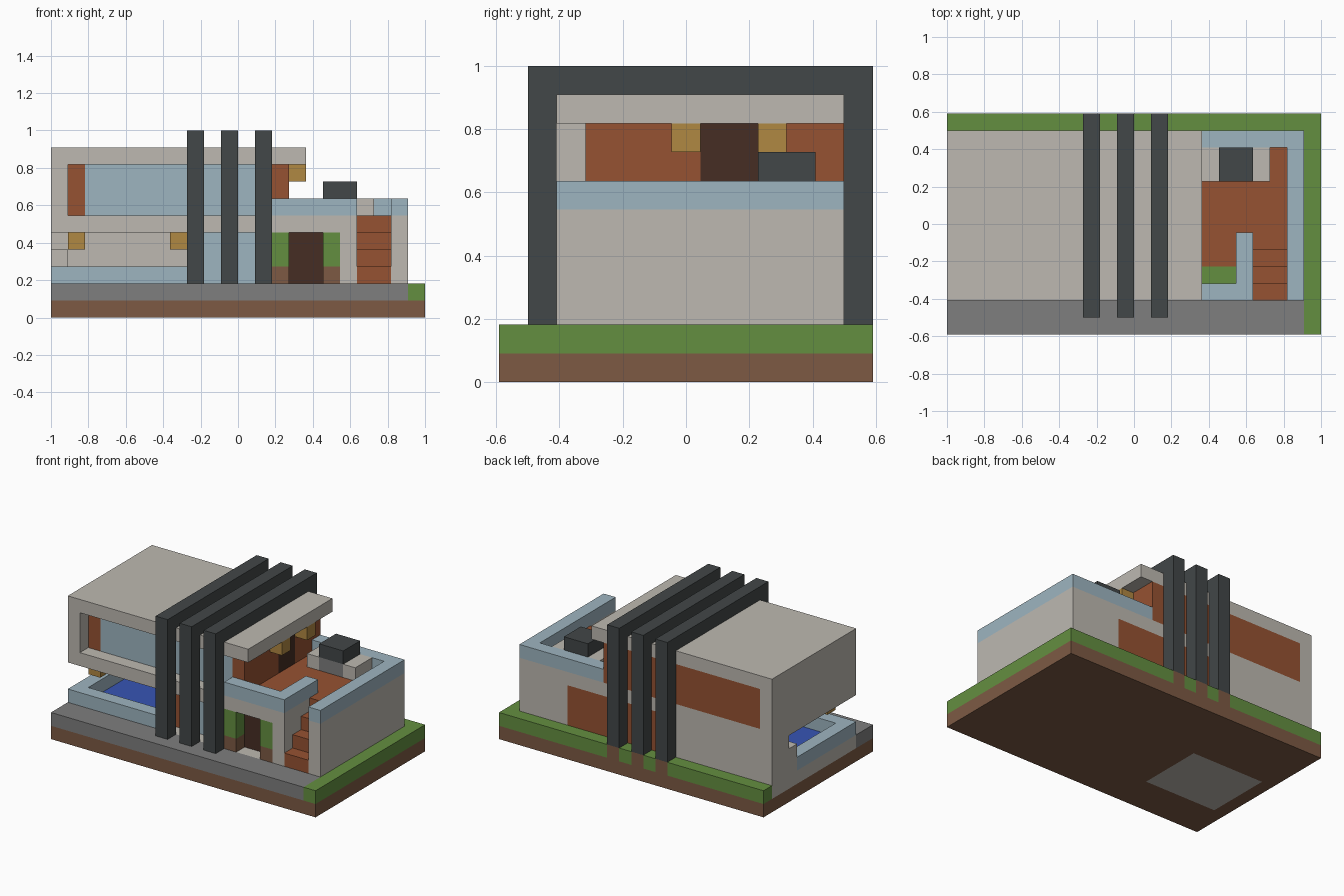
import bpy
import bmesh

cube = bpy.data.objects.get("Cube")
if cube:
    bpy.data.objects.remove(cube, do_unlink=True)

UNIT = 1 / 11  # one block of the modular grid


def linear(c):
    c /= 255
    return c / 12.92 if c <= 0.04045 else ((c + 0.055) / 1.055) ** 2.4


def material(name, *rgb):
    mat = bpy.data.materials.new(name)
    mat.use_nodes = True
    colour = [linear(c) for c in rgb] + [1]
    mat.diffuse_color = colour
    mat.node_tree.nodes["Principled BSDF"].inputs["Base Color"].default_value = colour
    return mat


concrete = material("concrete", 189, 185, 177)
glass = material("pale_blue_glass", 158, 181, 192)
brick = material("red_brick", 150, 82, 50)
ochre = material("ochre_lamp", 176, 136, 66)
steel = material("dark_steel", 66, 71, 72)
timber = material("dark_timber", 70, 45, 36)
paving = material("grey_paving", 126, 126, 126)
grass = material("grass_green", 100, 143, 64)
soil = material("brown_soil", 125, 90, 68)
water = material("pool_blue", 55, 85, 180)


def add_boxes(name, mat, *boxes):
    """One object from boxes given as (x range, y range, z range) in grid units."""
    bm = bmesh.new()
    for xr, yr, zr in boxes:
        verts = bmesh.ops.create_cube(bm, size=1)["verts"]
        for v in verts:
            v.co.x = ((xr[0] if v.co.x < 0 else xr[1]) - 11) * UNIT
            v.co.y = ((yr[0] if v.co.y < 0 else yr[1]) - 6.5) * UNIT
            v.co.z = (zr[0] if v.co.z < 0 else zr[1]) * UNIT
    mesh = bpy.data.meshes.new(name)
    bm.to_mesh(mesh)
    bm.free()
    mesh.materials.append(mat)
    obj = bpy.data.objects.new(name, mesh)
    bpy.context.collection.objects.link(obj)
    return obj


def ring(xr, yr, hx, hy, zr):
    """Four boxes around a rectangular hole."""
    return [(xr, (yr[0], hy[0]), zr), (xr, (hy[1], yr[1]), zr),
            ((xr[0], hx[0]), hy, zr), ((hx[1], xr[1]), hy, zr)]


POOL_X, POOL_Y = (1, 7), (3, 8)
GROUND = (1, 2)      # ground slab layer
LOWER = (2, 5)       # lower storey
FLOOR = (5, 6)       # floor between storeys
UPPER = (6, 9)       # upper storey
RAIL = (6, 7)        # parapet layer
HOUSE_Y = (2, 12)
PILLARS = (8, 10, 12)

# Ground
add_boxes("soil_base", soil, *ring((0, 22), (0, 13), POOL_X, POOL_Y, (0, 1)))
add_boxes("pool_basin", concrete, (POOL_X, POOL_Y, (0, 1)))
add_boxes("pool_water", water, (POOL_X, POOL_Y, GROUND))
add_boxes("house_slab", concrete, *ring((0, 21), HOUSE_Y, POOL_X, POOL_Y, GROUND))
add_boxes("front_paving", paving, ((0, 21), (0, 2), GROUND))
add_boxes("side_lawn", grass, ((21, 22), (0, 13), GROUND))
lawn_edges = [0] + [e for p in PILLARS for e in (p, p + 1)] + [21]
add_boxes("back_lawn", grass, *[((a, b), (12, 13), GROUND)
                                for a, b in zip(lawn_edges[::2], lawn_edges[1::2])])
add_boxes("pillar_footings", soil, *[((p, p + 1), (12, 13), GROUND) for p in PILLARS])

# Pool rim
add_boxes("pool_rim", glass, ((0, 8), (2, 3), (2, 3)), ((0, 1), (3, 9), (2, 3)),
          ((7, 8), (3, 9), (2, 3)))

# Lower storey
add_boxes("pool_back_wall", concrete, ((0, 8), (10, 12), LOWER))
add_boxes("pool_side_post", concrete, ((0, 1), (9, 10), (2, 4)))
add_boxes("lower_side_wall", brick, ((8, 9), (3, 11), LOWER))
add_boxes("lower_window", glass, ((9, 13), (3, 4), LOWER))
add_boxes("entry_walls", concrete, ((13, 14), (3, 4), LOWER), ((16, 17), (3, 4), LOWER))
add_boxes("lower_core", concrete, ((9, 17), (4, 11), LOWER))
add_boxes("lower_back_panel", brick, ((8, 17), (11, 12), LOWER))
add_boxes("entry_door", timber, ((14, 16), (3, 4), LOWER))
for side, x in (("right", 13), ("left", 16)):
    add_boxes(side + "_planter_soil", soil, ((x, x + 1), (2, 3), (2, 3)))
    add_boxes(side + "_hedge", grass, ((x, x + 1), (2, 3), (3, 5)))
add_boxes("pool_lamps", ochre, *[((x, x + 1), (3, 4), (4, 5)) for x in (1, 7)])

# East wing and stairs
add_boxes("east_core", concrete, ((17, 20), (6, 12), LOWER))
add_boxes("stair_wall", concrete, ((17, 18), (2, 6), (2, 6)))
add_boxes("east_wall", concrete, ((20, 21), HOUSE_Y, (2, 6)))
add_boxes("terrace_back_wall", concrete, ((14, 20), (11, 12), FLOOR))
add_boxes("entry_lintel", concrete, ((14, 17), (2, 3), FLOOR))
add_boxes("stairs", brick, *[((18, 20), (2 + s, 3 + s), (2, 3 + s)) for s in range(4)])

# Terrace
add_boxes("terrace_floor", brick, ((14, 17), (4, 11), FLOOR), ((17, 20), (6, 11), FLOOR))
add_boxes("terrace_planting", grass, ((14, 17), (3, 4), FLOOR))
add_boxes("terrace_parapet", glass, ((13, 18), (2, 3), RAIL), ((17, 18), (3, 6), RAIL),
          ((20, 21), HOUSE_Y, RAIL), ((14, 20), (11, 12), RAIL))
add_boxes("counter_ends", concrete, ((15, 16), (9, 11), RAIL), ((18, 19), (9, 11), RAIL))
add_boxes("counter_middle", paving, ((16, 18), (9, 11), RAIL))
add_boxes("counter_hood", steel, ((16, 18), (9, 11), (7, 8)))

# Upper storey
add_boxes("upper_floor", concrete, ((0, 14), HOUSE_Y, FLOOR))
add_boxes("upper_end_wall", concrete, ((0, 1), HOUSE_Y, UPPER))
add_boxes("roof", concrete, ((0, 15), HOUSE_Y, (9, 10)))
add_boxes("upper_window", glass, ((2, 13), (3, 4), UPPER))
add_boxes("upper_window_pier", brick, ((1, 2), (3, 4), UPPER))
add_boxes("upper_back_panel", brick, ((1, 13), (11, 12), UPPER))
add_boxes("terrace_wall", brick, ((13, 14), (3, 7), UPPER), ((13, 14), (9, 12), UPPER))
add_boxes("terrace_door", timber, ((13, 14), (7, 9), UPPER))
add_boxes("terrace_lamps", ochre, *[((14, 15), (y, y + 1), (8, 9)) for y in (6, 9)])

# Steel portal frames over the house
for n, p in enumerate(PILLARS, 1):
    xr = (p, p + 1)
    add_boxes(f"portal_frame_{n}", steel, (xr, (1, 2), (2, 10)), (xr, (12, 13), (2, 10)),
              (xr, (1, 13), (10, 11)))
